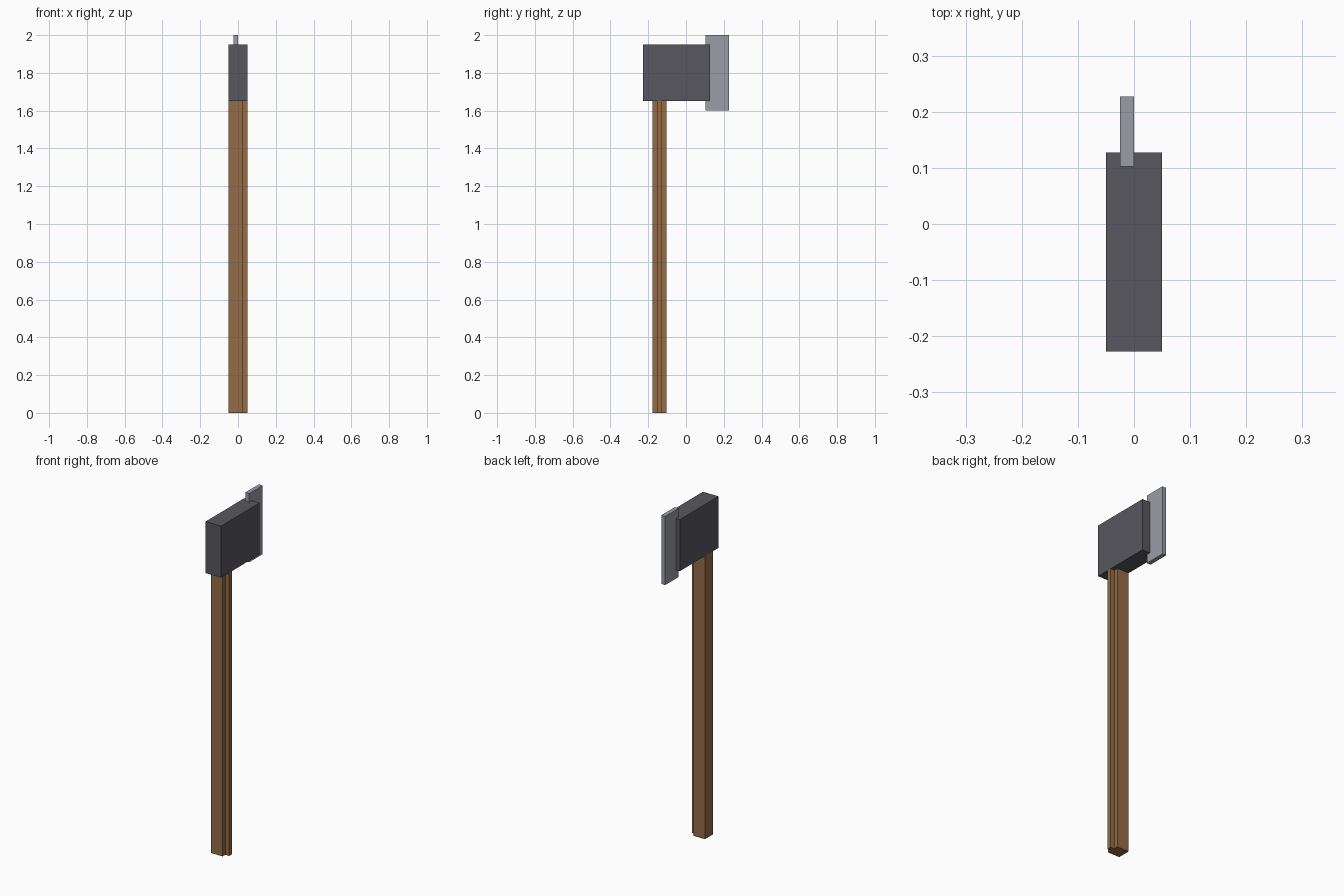
import bpy

# Remove the default cube
cube = bpy.data.objects.get("Cube")
if cube:
    bpy.data.objects.remove(cube, do_unlink=True)


def linear(c):
    c /= 255
    return c / 12.92 if c <= 0.04045 else ((c + 0.055) / 1.055) ** 2.4


def material(name, rgb):
    mat = bpy.data.materials.new(name)
    mat.use_nodes = True
    col = (*[linear(c) for c in rgb], 1.0)
    mat.diffuse_color = col
    mat.node_tree.nodes["Principled BSDF"].inputs["Base Color"].default_value = col
    return mat


def box(name, x, y, z, mat):
    """Box spanning the given (min, max) ranges."""
    spans = (x, y, z)
    bpy.ops.mesh.primitive_cube_add(size=1)
    ob = bpy.context.object
    ob.name = name
    for v in ob.data.vertices:
        v.co = [s[0] if c < 0 else s[1] for s, c in zip(spans, v.co)]
    ob.data.materials.append(mat)
    return ob


wood = material("brown wood", (148, 108, 70))
iron = material("dark iron", (88, 87, 94))
steel = material("light steel", (155, 157, 167))

# Handle with a narrow ridge along its left side
box("handle", (-0.05, 0.025), (-0.1775, -0.1025), (0.0, 1.65), wood)
box("handle_ridge", (0.025, 0.05), (-0.1525, -0.1275), (0.0, 1.65), wood)

# Head block and the thin blade set into its back
box("head", (-0.05, 0.05), (-0.2275, 0.1275), (1.65, 1.95), iron)
box("blade", (-0.025, 0.0), (0.1025, 0.2275), (1.6, 2.0), steel)
